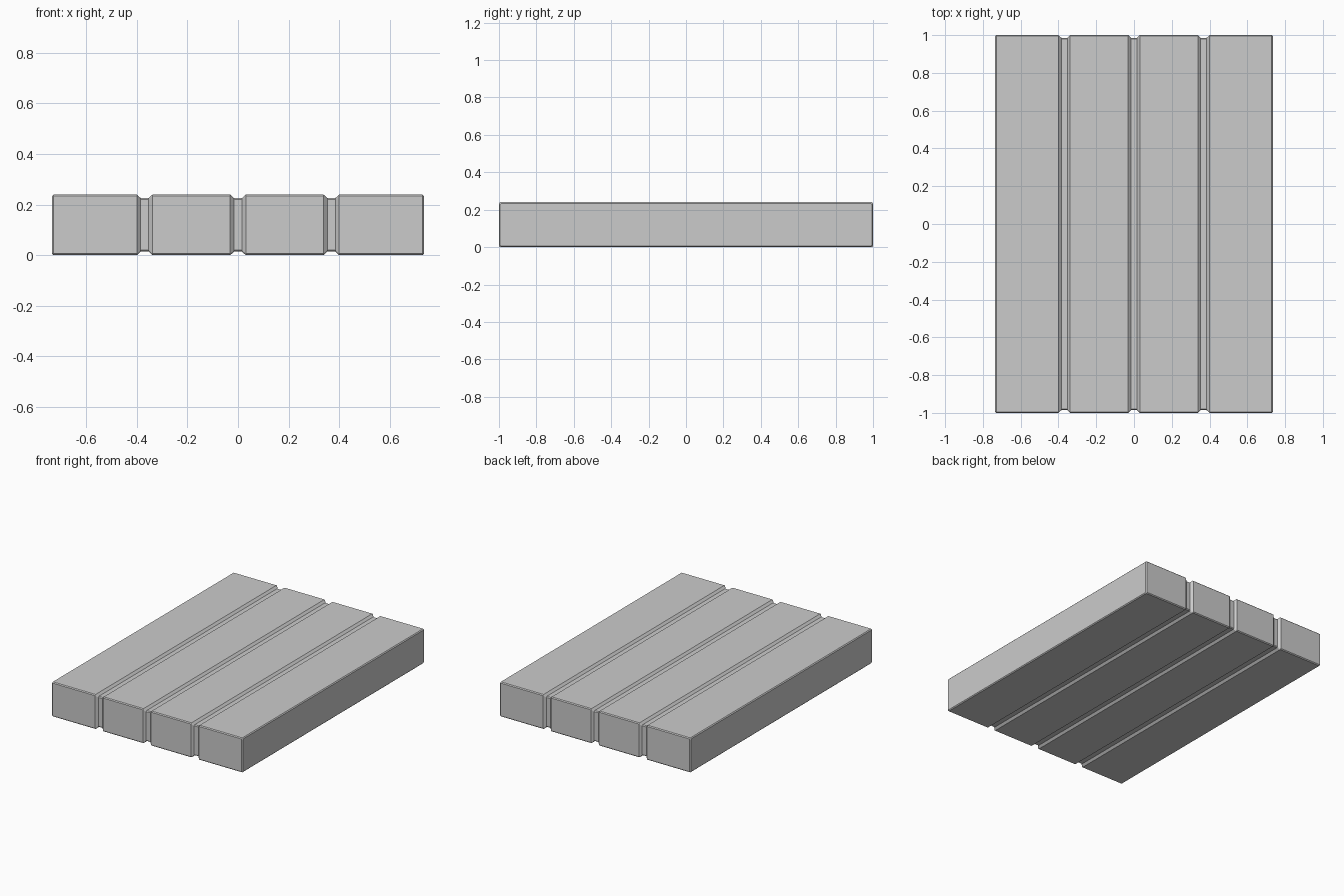
import bpy, bmesh

if "Cube" in bpy.data.objects:
    bpy.data.objects.remove(bpy.data.objects["Cube"])

HALF_X, HALF_Y, HEIGHT = 0.735, 1.0, 0.24
CHAMFER = 0.006       # small bevel on every outer edge
DEPTH = 0.014         # how far the grooves sink in on all four sides
PITCH = 0.369         # spacing of the grooves


def ring(bm, x, inset):
    """Chamfered rectangular cross-section at x, shrunk by inset."""
    hy, hz, c = HALF_Y - inset, HEIGHT / 2 - inset, CHAMFER
    quarter = [(hy, hz - c), (hy - c, hz)]
    pts = quarter + [(-y, z) for y, z in reversed(quarter)]
    pts += [(-y, -z) for y, z in pts]
    return [bm.verts.new((x, y, z + HEIGHT / 2)) for y, z in pts]


# Stations along x: chamfered ends, with a bevelled groove between planks
stations = [(-HALF_X, CHAMFER), (-HALF_X + CHAMFER, 0)]
for i in (-1, 0, 1):
    g = i * PITCH
    stations += [(g - 0.031, 0), (g - 0.016, DEPTH),
                 (g + 0.016, DEPTH), (g + 0.031, 0)]
stations += [(HALF_X - CHAMFER, 0), (HALF_X, CHAMFER)]

# Grooved slab: skin the rings and cap both ends
bm = bmesh.new()
rings = [ring(bm, x, inset) for x, inset in stations]
for a, b in zip(rings, rings[1:]):
    for k in range(len(a)):
        n = (k + 1) % len(a)
        bm.faces.new((a[k], a[n], b[n], b[k]))
bm.faces.new(rings[0])
bm.faces.new(rings[-1])
bmesh.ops.recalc_face_normals(bm, faces=bm.faces)

mesh = bpy.data.meshes.new("plank_slab")
bm.to_mesh(mesh)
bm.free()
slab = bpy.data.objects.new("plank_slab", mesh)
bpy.context.collection.objects.link(slab)
